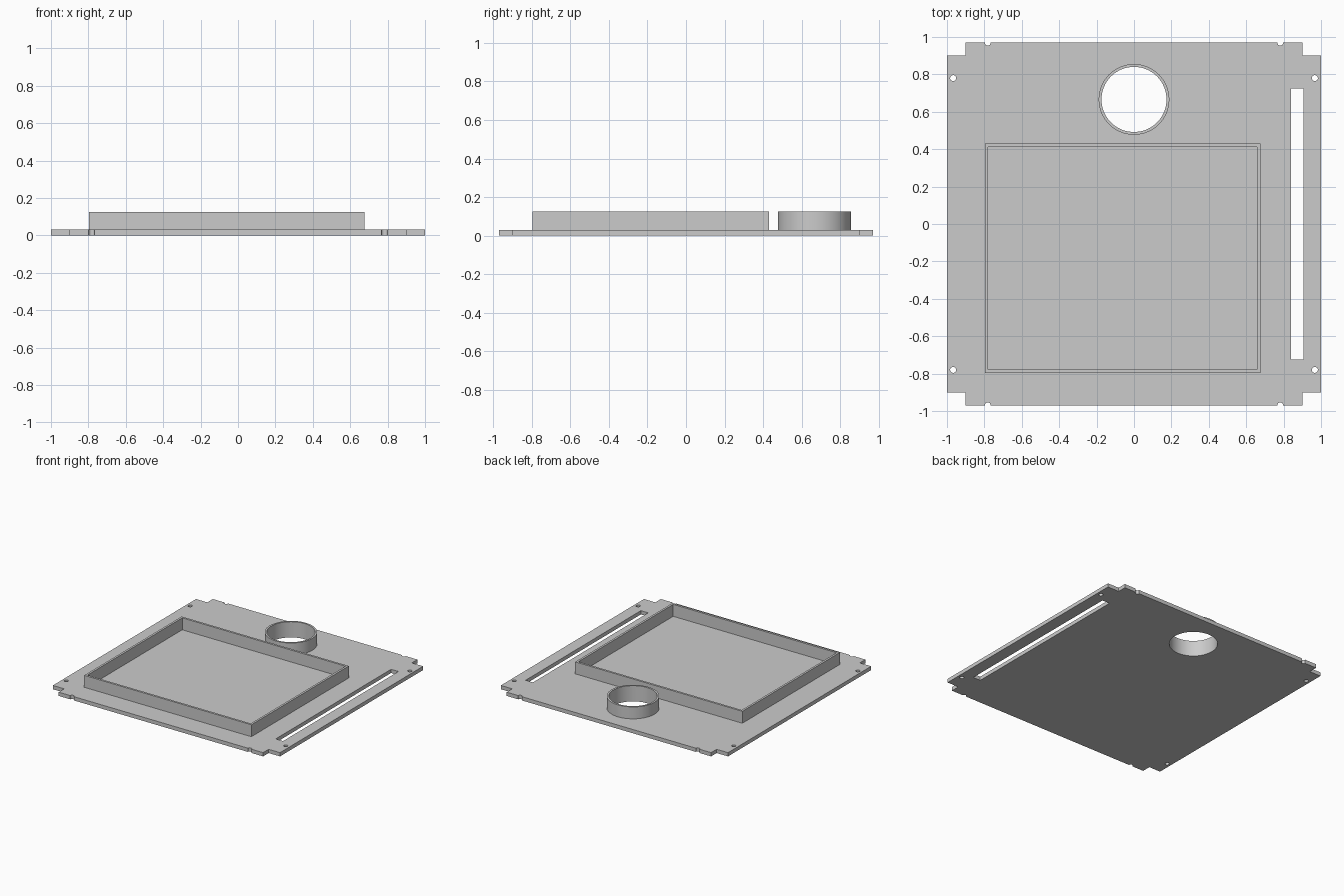
import bpy
import bmesh
from math import sin, cos, pi

if "Cube" in bpy.data.objects:
    bpy.data.objects.remove(bpy.data.objects["Cube"])

BASE, TOP = 0.03, 0.125

grey = bpy.data.materials.new("light_grey")
grey.use_nodes = True
colour = (0.6, 0.6, 0.6, 1)
grey.diffuse_color = colour
grey.node_tree.nodes["Principled BSDF"].inputs["Base Color"].default_value = colour


def arc(cx, cy, r, start=0, sweep=2 * pi, n=64):
    """Points along an arc; a full circle leaves out the repeated end."""
    count = n if abs(sweep) >= 2 * pi else n + 1
    return [(cx + r * cos(start + sweep * i / n),
             cy + r * sin(start + sweep * i / n)) for i in range(count)]


def rect(x0, x1, y0, y1):
    return [(x0, y0), (x1, y0), (x1, y1), (x0, y1)]


def slab(name, outlines, z0, z1):
    """Extrude a flat shape; outlines inside the first one become holes."""
    curve = bpy.data.curves.new(name, 'CURVE')
    curve.dimensions = '2D'
    curve.fill_mode = 'BOTH'
    curve.extrude = (z1 - z0) / 2
    for points in outlines:
        spline = curve.splines.new('POLY')
        spline.points.add(len(points) - 1)
        for p, (x, y) in zip(spline.points, points):
            p.co = (x, y, 0, 1)
        spline.use_cyclic_u = True
    temp = bpy.data.objects.new(name + "_outline", curve)
    bpy.context.collection.objects.link(temp)
    bpy.context.view_layer.update()
    mesh = bpy.data.meshes.new_from_object(
        temp.evaluated_get(bpy.context.evaluated_depsgraph_get()))
    bpy.data.objects.remove(temp)

    # Weld caps to sides and lift to height
    bm = bmesh.new()
    bm.from_mesh(mesh)
    bmesh.ops.remove_doubles(bm, verts=bm.verts, dist=0.0001)
    bmesh.ops.translate(bm, verts=bm.verts, vec=(0, 0, (z0 + z1) / 2))
    bmesh.ops.dissolve_limit(bm, angle_limit=0.001, verts=bm.verts, edges=bm.edges)
    bmesh.ops.recalc_face_normals(bm, faces=bm.faces)
    bm.to_mesh(mesh)
    bm.free()
    mesh.name = name
    mesh.materials.clear()
    mesh.materials.append(grey)
    obj = bpy.data.objects.new(name, mesh)
    bpy.context.collection.objects.link(obj)
    bpy.ops.object.select_all(action='DESELECT')
    obj.select_set(True)
    bpy.context.view_layer.objects.active = obj
    bpy.ops.object.shade_smooth_by_angle(angle=pi / 6)
    return obj


# Base plate: one edge with stepped corners and round nicks, turned for the other
edge = [(-1, -0.9), (-0.9, -0.9), (-0.9, -0.97)]
for x in (-0.782, 0.782):
    edge += arc(x, -0.97, 0.016, pi, -pi, 12)
edge += [(0.9, -0.97), (0.9, -0.9), (1, -0.9)]
outline = edge + [(-x, -y) for x, y in edge]

screw_holes = [arc(sx * 0.967, sy * 0.78, 0.016, n=24)
               for sx in (-1, 1) for sy in (-1, 1)]
slot = rect(0.84, 0.905, -0.725, 0.725)
bore = arc(0, 0.666, 0.174)
slab("base_plate", [outline, slot, bore] + screw_holes, 0, BASE)

# Round collar over the bore
slab("round_collar", [arc(0, 0.666, 0.189), bore], BASE, TOP)

# Rectangular raised rim
slab("rectangular_rim", [rect(-0.797, 0.675, -0.796, 0.43),
                         rect(-0.78, 0.658, -0.779, 0.413)], BASE, TOP)
